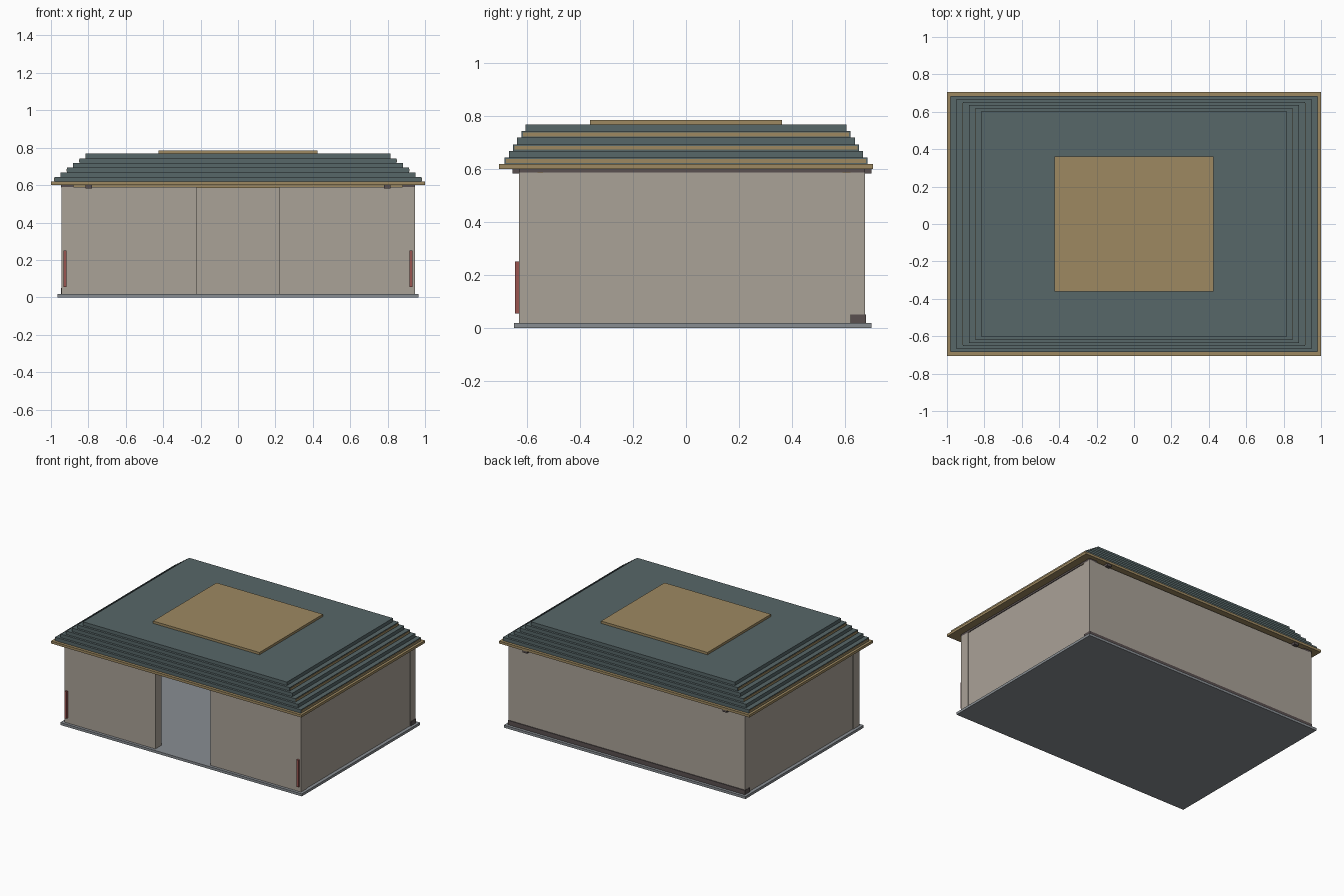
import bpy

if "Cube" in bpy.data.objects:
    bpy.data.objects.remove(bpy.data.objects["Cube"])


def material(name, rgb):
    m = bpy.data.materials.new(name)
    m.diffuse_color = (*rgb, 1)
    m.use_nodes = True
    m.node_tree.nodes["Principled BSDF"].inputs["Base Color"].default_value = m.diffuse_color
    return m


plaster = material("plaster", (0.40, 0.36, 0.31))
stone = material("stone", (0.25, 0.27, 0.29))
tile = material("roof_tile", (0.095, 0.135, 0.14))
timber = material("timber", (0.34, 0.25, 0.12))
dark = material("dark_wood", (0.10, 0.08, 0.08))
red = material("red_banner", (0.32, 0.09, 0.08))


def box(name, x, y, z, mat):
    """Box from (min, max) ranges on each axis."""
    bpy.ops.mesh.primitive_cube_add(size=1, location=[sum(r) / 2 for r in (x, y, z)])
    ob = bpy.context.object
    ob.name = name
    ob.scale = [r[1] - r[0] for r in (x, y, z)]
    bpy.ops.object.transform_apply(location=False, rotation=False, scale=True)
    ob.data.materials.append(mat)
    return ob


def pair(name, x, y, z, mat):
    """The same box on the right and mirrored on the left."""
    box(name + "_right", x, y, z, mat)
    box(name + "_left", (-x[1], -x[0]), y, z, mat)


# Floor slab
box("floor_slab", (-0.965, 0.965), (-0.65, 0.70), (0, 0.018), stone)

# Walls: hollow room with a full-height doorway in the front
WALL_Z = (0.018, 0.59)
pair("front_wall", (0.22, 0.945), (-0.63, -0.56), WALL_Z, plaster)
pair("side_wall", (0.88, 0.94), (-0.56, 0.62), WALL_Z, plaster)
box("back_wall", (-0.945, 0.945), (0.62, 0.675), WALL_Z, plaster)
box("back_skirting", (-0.947, 0.947), (0.62, 0.68), (0.018, 0.05), dark)

# Red strips at the front corners
pair("front_strip", (0.918, 0.934), (-0.645, -0.63), (0.055, 0.25), red)

# Beams below the eaves
pair("long_beam", (0.78, 0.815), (-0.655, 0.70), (0.583, 0.60), dark)
for label, y in (("front", -0.555), ("back", 0.605)):
    box(label + "_cross_beam", (-0.945, 0.945), (y - 0.015, y + 0.015), (0.585, 0.60), timber)
pair("side_plate", (0.88, 0.945), (-0.63, 0.675), (0.587, 0.60), dark)

# Roof: eave board, six stepped tiers and a top panel
box("eave_board", (-1, 1), (-0.705, 0.705), (0.60, 0.618), timber)
for i in range(6):
    hx, hy = 0.982 - 0.0335 * i, 0.685 - 0.016 * i
    z0, z1 = 0.617 + 0.025 * i, 0.643 + 0.025 * i
    box(f"roof_tier_{i + 1}", (-hx, hx), (-hy, hy), (z0, z1), tile)
    # Timber trim along the sides of every other tier
    if i % 2 == 0:
        pair(f"tier_trim_{i + 1}", (hx - 0.01, hx + 0.003), (-hy + 0.005, hy - 0.005),
             (z0 + 0.006, z1 - 0.006), timber)
box("roof_panel", (-0.425, 0.425), (-0.362, 0.362), (0.765, 0.785), timber)
